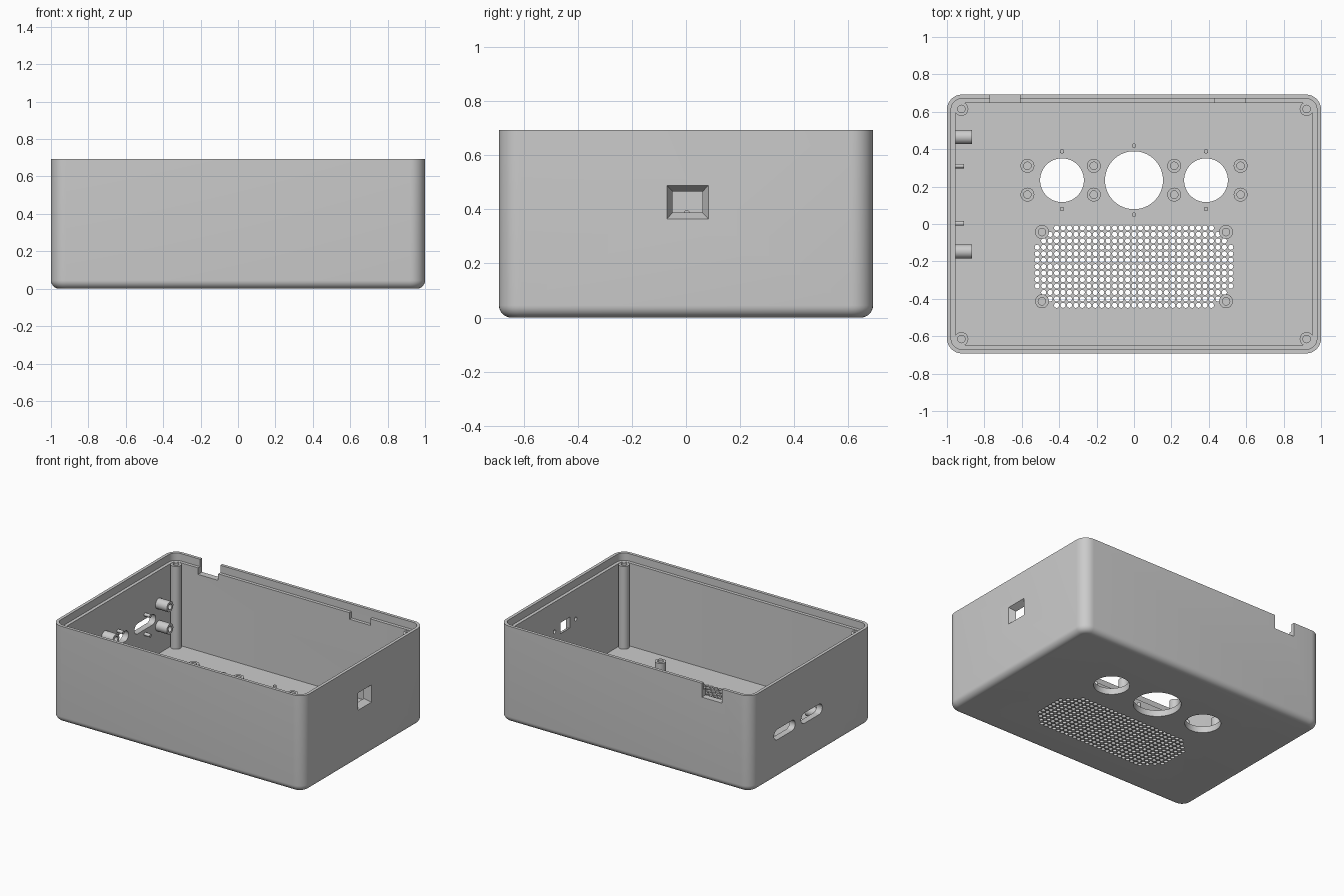
import bpy, bmesh, math
from mathutils import Matrix, Vector

if bpy.data.objects.get("Cube"):
    bpy.data.objects.remove(bpy.data.objects["Cube"], do_unlink=True)

HX, HY, TOP, WALL, LEDGE = 1.0, 0.692, 0.693, 0.045, 0.64

grey = bpy.data.materials.new("light grey plastic")
grey.use_nodes = True
grey.diffuse_color = (0.6, 0.6, 0.6, 1)
grey.node_tree.nodes["Principled BSDF"].inputs["Base Color"].default_value = (0.6, 0.6, 0.6, 1)


def make(name, bm, helper=False):
    bmesh.ops.recalc_face_normals(bm, faces=bm.faces)
    mesh = bpy.data.meshes.new(name)
    bm.to_mesh(mesh)
    bm.free()
    mesh.materials.append(grey)
    ob = bpy.data.objects.new(name, mesh)
    bpy.context.collection.objects.link(ob)
    ob.hide_render = helper
    return ob


def smooth(ob):
    bpy.ops.object.select_all(action='DESELECT')
    ob.select_set(True)
    bpy.context.view_layer.objects.active = ob
    bpy.ops.object.shade_smooth_by_angle(angle=math.radians(35))


def bridge(bm, a, b):
    n = len(a)
    for i in range(n):
        bm.faces.new((a[i], a[(i + 1) % n], b[(i + 1) % n], b[i]))


def rounded_ring(bm, inset, z, radius=0.08, steps=8):
    r, ring = radius - inset, []
    for k, (sx, sy) in enumerate(((1, 1), (-1, 1), (-1, -1), (1, -1))):
        for i in range(steps + 1):
            a = math.pi / 2 * (k + i / steps)
            ring.append(bm.verts.new((sx * (HX - radius) + r * math.cos(a),
                                      sy * (HY - radius) + r * math.sin(a), z)))
    return ring


def add_cylinder(bm, x, y, r, z0, z1, sides=48):
    bmesh.ops.create_cone(bm, cap_ends=True, segments=sides, radius1=r, radius2=r, depth=z1 - z0,
                          matrix=Matrix.Translation((x, y, (z0 + z1) / 2)))


def add_box(bm, lo, hi):
    lo, hi = Vector(lo), Vector(hi)
    bmesh.ops.create_cube(bm, size=1, matrix=Matrix.Translation((lo + hi) / 2)
                          @ Matrix.Diagonal((*(hi - lo), 1)))


def cut(ob, name, bm):
    cutter = make(name, bm, True)
    mod = ob.modifiers.new(name, 'BOOLEAN')
    mod.operation, mod.solver, mod.object = 'DIFFERENCE', 'EXACT', cutter
    bpy.context.view_layer.objects.active = ob
    bpy.ops.object.modifier_apply(modifier=name)
    bpy.data.objects.remove(cutter, do_unlink=True)


def lathe(name, profile, matrix, sides=32):
    bm = bmesh.new()
    rings = []
    for r, z in profile:
        rings.append([bm.verts.new((r * math.cos(2 * math.pi * i / sides),
                                    r * math.sin(2 * math.pi * i / sides), z)) for i in range(sides)])
    for a, b in zip(rings, rings[1:]):
        bridge(bm, a, b)
    bm.faces.new(rings[0])
    bm.faces.new(rings[-1])
    bm.transform(matrix)
    smooth(make(name, bm))


def boss(name, matrix, height, hole_depth):
    lathe(name, [(0.037, -0.005), (0.037, height), (0.02, height), (0.02, height - hole_depth)], matrix)


def pin(name, matrix):
    lathe(name, [(0.012, -0.005), (0.012, 0.045)], matrix, 16)


# Tray: filleted base, outer wall, rim, recessed ledge, inner wall, floor
bm = bmesh.new()
fillet = 0.045
section = [(fillet * (1 - math.sin(a)), fillet * (1 - math.cos(a)))
           for a in (math.pi / 2 * i / 8 for i in range(9))]
section += [(0, TOP), (0.022, TOP), (0.022, LEDGE), (WALL, LEDGE), (WALL, WALL)]
rings = [rounded_ring(bm, inset, z) for inset, z in section]
for a, b in zip(rings, rings[1:]):
    bridge(bm, a, b)
bm.faces.new(rings[0])
bm.faces.new(rings[-1])
case = make("case_tray", bm)

# Round openings in the floor
ROUND_Y = 0.234
bm = bmesh.new()
for x, r in ((-0.385, 0.117), (0, 0.155), (0.385, 0.117)):
    add_cylinder(bm, x, ROUND_Y, r, -0.1, 0.2, 64)
cut(case, "round_openings", bm)

# Speaker grille with clipped corners
COLS, ROWS, PITCH, GRILLE_Y = 31, 13, 0.0345, -0.228
bm = bmesh.new()
for i in range(COLS):
    for j in range(ROWS):
        if min(i, COLS - 1 - i) + min(j, ROWS - 1 - j) >= 3:
            add_cylinder(bm, (i - (COLS - 1) / 2) * PITCH, GRILLE_Y + (j - (ROWS - 1) / 2) * PITCH,
                         0.0138, -0.1, 0.2, 12)
cut(case, "grille_holes", bm)

# Cable notch through the back wall, and a shallow one inside it
bm = bmesh.new()
add_box(bm, (-0.77, 0.6, 0.593), (-0.61, 0.8, 0.8))
add_box(bm, (0.432, 0.6, 0.593), (0.597, HY - 0.022, 0.8))
cut(case, "back_notches", bm)

# Two long slots in the right wall
SLOT_Z, SLOT_YS = 0.315, (0.31, 0.003)
bm = bmesh.new()
for y in SLOT_YS:
    ends = []
    for x in (-1.1, -0.9):
        ring = []
        for i in range(26):
            side = 1 if i < 13 else -1
            a = math.pi * (i % 13) / 12 + (0 if side > 0 else math.pi) - math.pi / 2
            ring.append(bm.verts.new((x, y + side * 0.083 + 0.037 * math.cos(a),
                                      SLOT_Z + 0.037 * math.sin(a))))
        ends.append(ring)
    bridge(bm, *ends)
    for ring in ends:
        bm.faces.new(ring)
cut(case, "wall_slots", bm)

# Flared port in the left wall
PORT = Vector((0, 0.006, 0.427))
bm = bmesh.new()
ends = []
for x, hy, hz in ((0.94, 0.051, 0.034), (HX - WALL, 0.0555, 0.039), (HX, 0.0765, 0.062), (1.02, 0.086, 0.072)):
    ends.append([bm.verts.new(PORT + Vector((x, sy * hy, sz * hz)))
                 for sy, sz in ((-1, -1), (1, -1), (1, 1), (-1, 1))])
for a, b in zip(ends, ends[1:]):
    bridge(bm, a, b)
bm.faces.new(ends[0])
bm.faces.new(ends[-1])
cut(case, "flared_port", bm)

# Blind screw holes either side of the port
bm = bmesh.new()
for s in (-1, 1):
    bmesh.ops.create_cone(bm, cap_ends=True, segments=16, radius1=0.014, radius2=0.014, depth=0.06,
                          matrix=Matrix.Translation(PORT + Vector((0.945, s * 0.12, 0)))
                          @ Matrix.Rotation(math.pi / 2, 4, 'Y'))
cut(case, "port_screw_holes", bm)
smooth(case)

# Corner screw posts
for sx in (-1, 1):
    for sy in (-1, 1):
        boss("corner_post", Matrix.Translation((sx * 0.923, sy * 0.615, WALL)), LEDGE - WALL - 0.002, 0.2)

# Floor bosses around the small openings and the grille
for sx in (-1, 1):
    for x in (0.215, 0.57):
        for sy in (-1, 1):
            boss("floor_boss", Matrix.Translation((sx * x, ROUND_Y + sy * 0.077, WALL)), 0.09, 0.08)
    for sy in (-1, 1):
        boss("grille_boss", Matrix.Translation((sx * 0.492, GRILLE_Y + sy * 0.185, WALL)), 0.09, 0.08)

# Locating pins above and below each round opening
for x, d in ((-0.385, 0.154), (0, 0.184), (0.385, 0.154)):
    for s in (-1, 1):
        pin("floor_pin", Matrix.Translation((x, ROUND_Y + s * d, WALL)))

# Wall bosses and pins beside the slots
inward = Matrix.Rotation(math.pi / 2, 4, 'Y')
for s in (-1, 1):
    for y in (0.465, -0.147):
        boss("wall_boss", Matrix.Translation((WALL - HX, y, SLOT_Z + 0.01 + s * 0.08)) @ inward, 0.09, 0.08)
    for y in SLOT_YS:
        pin("wall_pin", Matrix.Translation((WALL - HX, y, SLOT_Z + s * 0.07)) @ inward)
